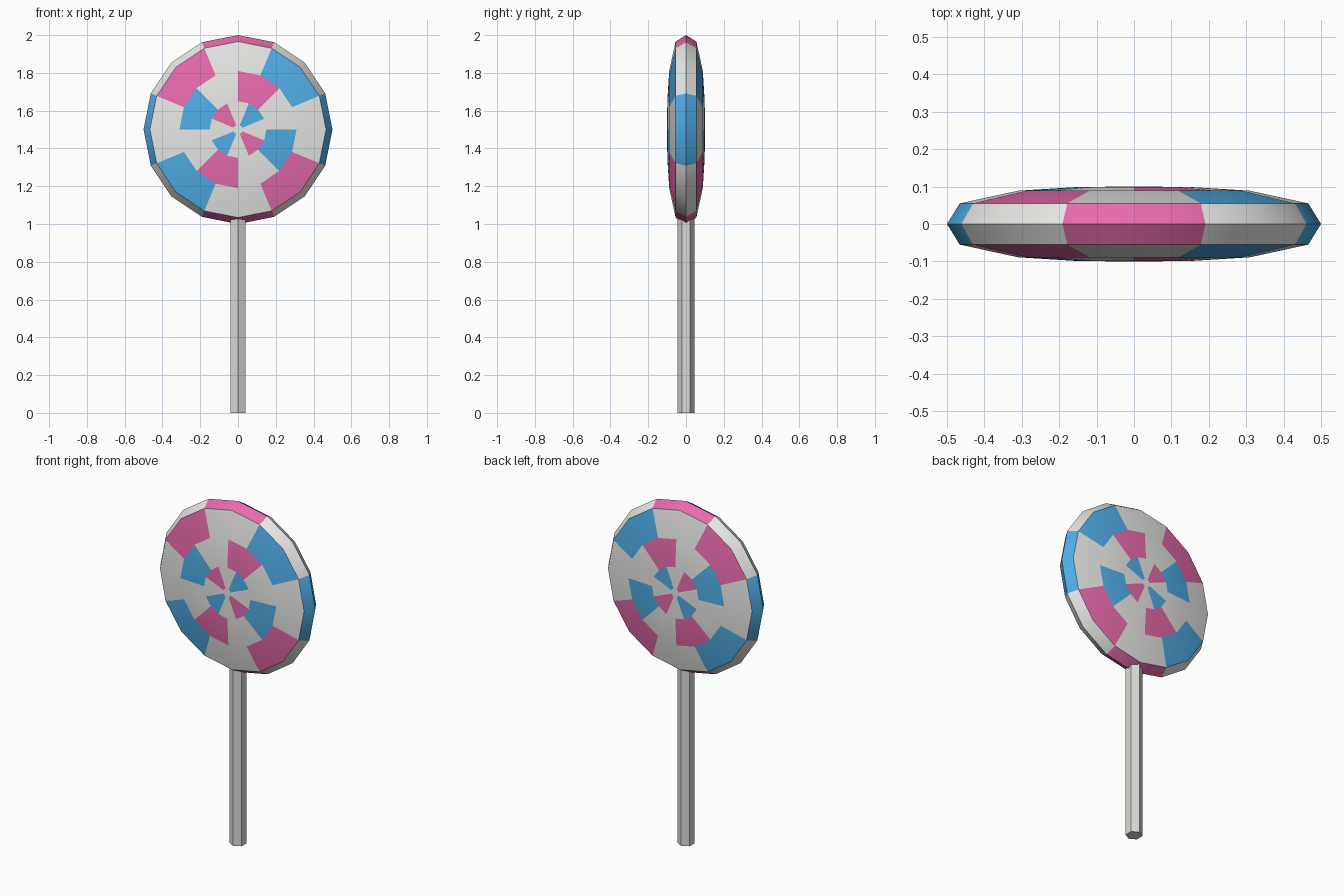
import bpy, bmesh
from math import cos, sin, pi, radians

cube = bpy.data.objects.get("Cube")
if cube:
    bpy.data.objects.remove(cube)


def material(name, rgb):
    mat = bpy.data.materials.new(name)
    mat.use_nodes = True
    mat.diffuse_color = (*rgb, 1)
    mat.node_tree.nodes["Principled BSDF"].inputs["Base Color"].default_value = (*rgb, 1)
    return mat


white = material("sugar white", (0.80, 0.80, 0.78))
blue = material("candy blue", (0.08, 0.42, 0.80))
pink = material("candy pink", (0.82, 0.15, 0.42))
grey = material("stick grey", (0.71, 0.71, 0.69))


def finish(bm, name, mats):
    bmesh.ops.recalc_face_normals(bm, faces=bm.faces)
    mesh = bpy.data.meshes.new(name)
    bm.to_mesh(mesh)
    bm.free()
    for mat in mats:
        mesh.materials.append(mat)
    obj = bpy.data.objects.new(name, mesh)
    bpy.context.collection.objects.link(obj)
    bpy.ops.object.select_all(action='DESELECT')
    obj.select_set(True)
    bpy.context.view_layer.objects.active = obj
    bpy.ops.object.shade_smooth_by_angle(angle=radians(30))
    return obj


# Candy disc: rings (radius, half thickness) from the rim to the hub, on both sides
SEGMENTS = 16
CENTRE = 1.5
RINGS = [(0.5, 0), (0.466, 0.055), (0.31, 0.089), (0.15, 0.099), (0.025, 0.1)]
# Rotation of the colour checks in each band, counted in segments
SHIFTS = [1, -1, 2, -1]


def check_colour(band, seg):
    group = (seg + SHIFTS[band]) % SEGMENTS // 2
    return {0: 1, 2: 2}.get(group % 4, 0)


bm = bmesh.new()


def ring(radius, y):
    return [bm.verts.new((radius * cos(2 * pi * i / SEGMENTS), y,
                          CENTRE + radius * sin(2 * pi * i / SEGMENTS)))
            for i in range(SEGMENTS)]


rim = ring(*RINGS[0])
for side in (-1, 1):
    outer = rim
    for band, (radius, depth) in enumerate(RINGS[1:]):
        inner = ring(radius, side * depth)
        for i in range(SEGMENTS):
            j = (i + 1) % SEGMENTS
            face = bm.faces.new((outer[i], outer[j], inner[j], inner[i]))
            face.material_index = check_colour(band, i)
        outer = inner
    bm.faces.new(outer)
finish(bm, "candy_disc", [white, blue, pink])

# Hexagonal stick with a corner facing the front
bm = bmesh.new()
bottom = [bm.verts.new((0.045 * sin(i * pi / 3), 0.045 * cos(i * pi / 3), 0)) for i in range(6)]
base = bm.faces.new(bottom)
top = bmesh.ops.extrude_face_region(bm, geom=[base], use_keep_orig=True)["geom"]
bmesh.ops.translate(bm, vec=(0, 0, 1.06),
                    verts=[v for v in top if isinstance(v, bmesh.types.BMVert)])
finish(bm, "stick", [grey])
